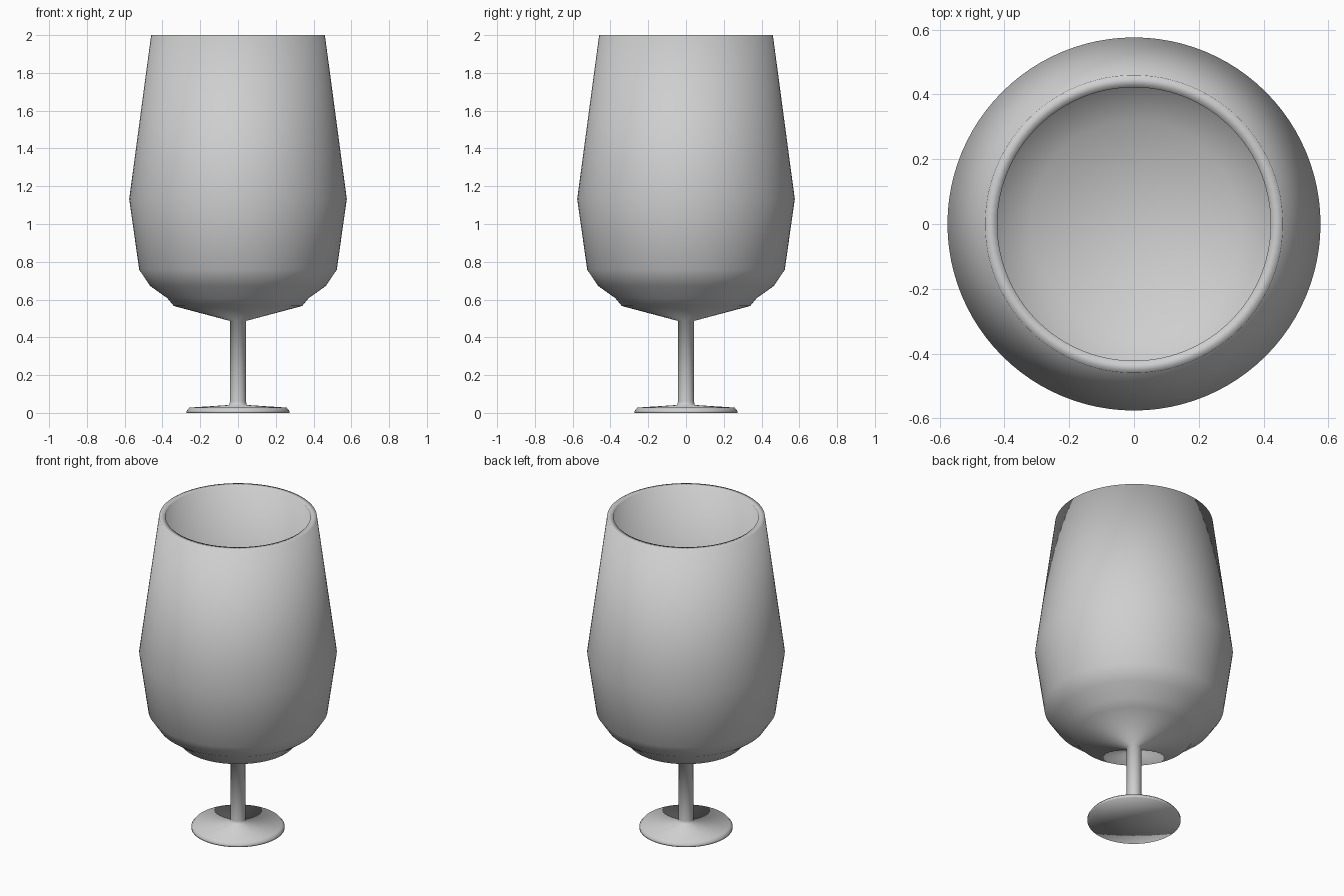
import bpy, bmesh, math

if "Cube" in bpy.data.objects:
    bpy.data.objects.remove(bpy.data.objects["Cube"])

SEGMENTS = 96

# Half section of the glass (radius, height): foot, stem, outer bowl, rim, inner bowl
profile = [
    (0, 0.0), (0.272, 0.0), (0.272, 0.01), (0.258, 0.028), (0.045, 0.042),
    (0.043, 0.06), (0.043, 0.487),
    (0.34, 0.566), (0.375, 0.608), (0.465, 0.672), (0.523, 0.758),
    (0.576, 1.132), (0.46, 2.0),
    (0.422, 2.0),
    (0.535, 1.132), (0.485, 0.78), (0.425, 0.70), (0.32, 0.625), (0, 0.55),
]


def lathe(name, points, material):
    """Spin a profile around z, with closed poles where the radius is 0."""
    bm = bmesh.new()
    rings = []
    for r, z in points:
        n = SEGMENTS if r > 0 else 1
        rings.append([bm.verts.new((r * math.cos(2 * math.pi * i / n),
                                    r * math.sin(2 * math.pi * i / n), z))
                      for i in range(n)])
    for a, b in zip(rings, rings[1:]):
        for i in range(SEGMENTS):
            j = (i + 1) % SEGMENTS
            quad = [a[i % len(a)], a[j % len(a)], b[j % len(b)], b[i % len(b)]]
            bm.faces.new(list(dict.fromkeys(quad)))
    bmesh.ops.recalc_face_normals(bm, faces=bm.faces[:])
    for f in bm.faces:
        f.smooth = True
    mesh = bpy.data.meshes.new(name)
    bm.to_mesh(mesh)
    bm.free()
    mesh.materials.append(material)
    obj = bpy.data.objects.new(name, mesh)
    bpy.context.collection.objects.link(obj)
    return obj


grey = bpy.data.materials.new("light_grey")
grey.diffuse_color = (0.62, 0.62, 0.62, 1)
grey.use_nodes = True
grey.node_tree.nodes["Principled BSDF"].inputs["Base Color"].default_value = grey.diffuse_color

# Whole goblet, smooth all over
lathe("stemmed_glass", profile, grey)
